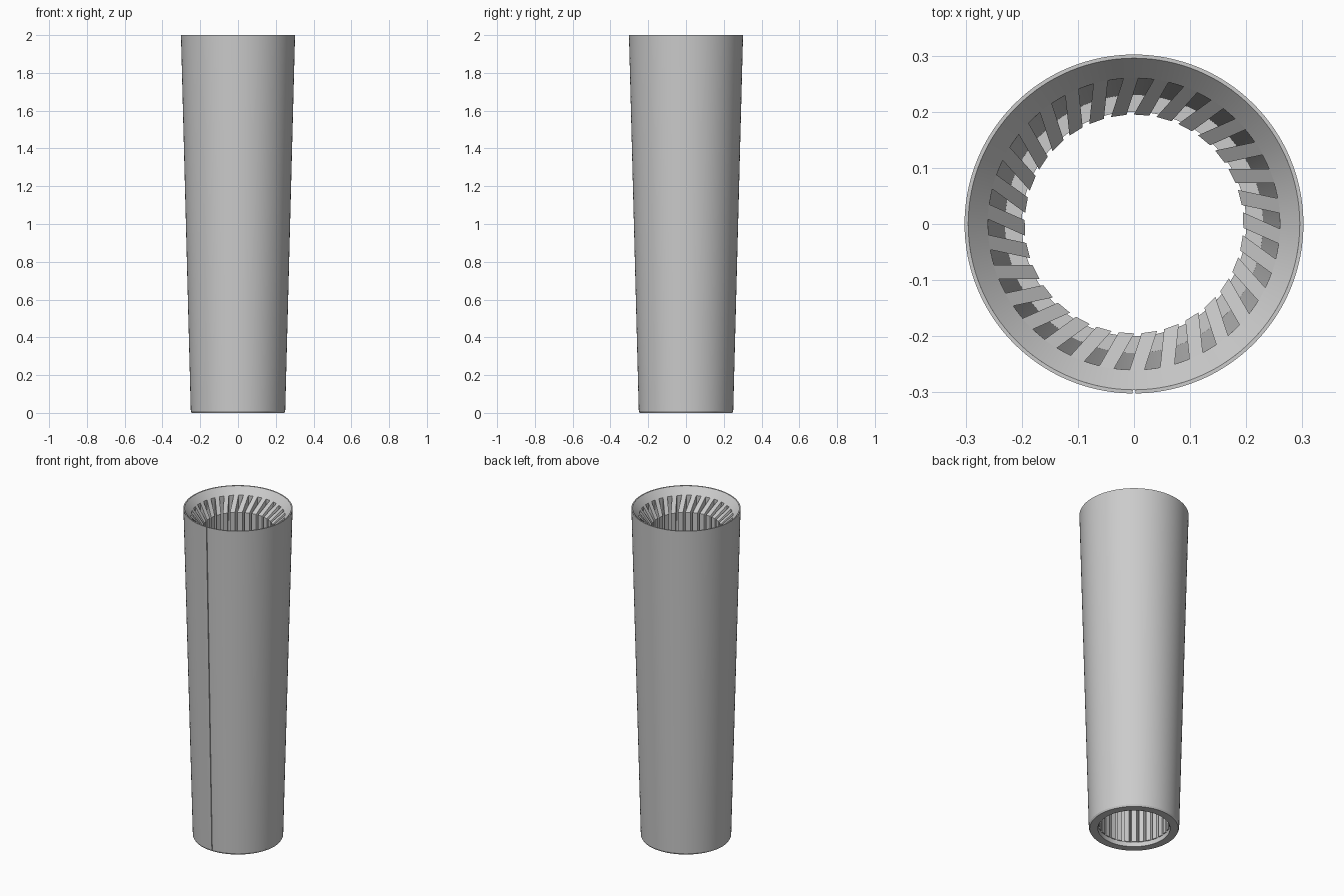
import bpy, bmesh, math
from math import sin, cos, radians, pi, sqrt

cube = bpy.data.objects.get("Cube")
if cube:
    bpy.data.objects.remove(cube, do_unlink=True)

# One plain grey material
grey = bpy.data.materials.new("plain grey")
grey.use_nodes = True
colour = (0.6, 0.6, 0.6, 1)
grey.diffuse_color = colour
grey.node_tree.nodes["Principled BSDF"].inputs["Base Color"].default_value = colour


def finish(name, bm, smooth=True):
    bmesh.ops.recalc_face_normals(bm, faces=bm.faces)
    mesh = bpy.data.meshes.new(name)
    bm.to_mesh(mesh)
    bm.free()
    mesh.materials.append(grey)
    obj = bpy.data.objects.new(name, mesh)
    bpy.context.collection.objects.link(obj)
    bpy.ops.object.select_all(action='DESELECT')
    obj.select_set(True)
    bpy.context.view_layer.objects.active = obj
    if smooth:
        bpy.ops.object.shade_smooth_by_angle(angle=radians(25))
    return obj


def lathe(name, profile, gap=0.0, steps=128):
    """Revolve a closed (radius, height) loop, leaving a gap at the front."""
    bm = bmesh.new()
    start, sweep = -pi / 2 + gap / 2, 2 * pi - gap
    rings = []
    for i in range(steps + 1 if gap else steps):
        a = start + sweep * i / steps
        rings.append([bm.verts.new((r * cos(a), r * sin(a), z)) for r, z in profile])
    n = len(profile)
    for i in range(steps):
        a, b = rings[i], rings[(i + 1) % len(rings)]
        for j in range(n):
            k = (j + 1) % n
            bm.faces.new((a[j], b[j], b[k], a[k]))
    if gap:
        bm.faces.new(rings[0])
        bm.faces.new(rings[-1])
    return finish(name, bm)


TOP, BASE = 2.0, 0.01
RIM, SLOT_TOP, SLOT_BASE, FIN_TIP = 0.296, 0.26, 0.23, 0.195
FLOOR = 0.03


def funnel_height(r):
    return TOP - (RIM - r) * 1.15


# Inner body: base ring, floor ledge, tapered bore and entry funnel
lathe("inner_body", [
    (0.2, 0), (0.245, 0), (0.25, BASE), (0.245, BASE), (RIM, TOP),
    (SLOT_TOP, funnel_height(SLOT_TOP)), (SLOT_BASE, FLOOR), (0.2, FLOOR)])

# Thin outer skin with a narrow seam down the front
lathe("outer_skin", [(0.2445, BASE), (0.25, BASE), (0.302, TOP), (0.2955, TOP)],
      gap=0.015)

# Slanted fins around the bore
COUNT, WIDTH, LEAN = 30, 0.025, radians(26)


def fin_corner(angle, side, radius):
    """Point at a given radius along one side of a fin."""
    px, py = FIN_TIP * cos(angle), FIN_TIP * sin(angle)
    dx, dy = cos(angle - LEAN), sin(angle - LEAN)
    px, py = px - dy * side * WIDTH / 2, py + dx * side * WIDTH / 2
    b = px * dx + py * dy
    t = -b + sqrt(b * b - (px * px + py * py) + radius * radius)
    return px + dx * t, py + dy * t


bm = bmesh.new()
for i in range(COUNT):
    angle = radians(86) + 2 * pi * i / COUNT
    lower, upper = [], []
    for side, inner in ((-1, True), (-1, False), (1, False), (1, True)):
        low_r = FIN_TIP if inner else SLOT_BASE + 0.003
        high_r = FIN_TIP if inner else SLOT_TOP + 0.001
        lower.append(bm.verts.new((*fin_corner(angle, side, low_r), FLOOR - 0.002)))
        upper.append(bm.verts.new((*fin_corner(angle, side, high_r),
                                   funnel_height(high_r))))
    bm.faces.new(lower)
    bm.faces.new(upper)
    for j in range(4):
        k = (j + 1) % 4
        bm.faces.new((lower[j], lower[k], upper[k], upper[j]))
finish("bore_fins", bm, smooth=False)
